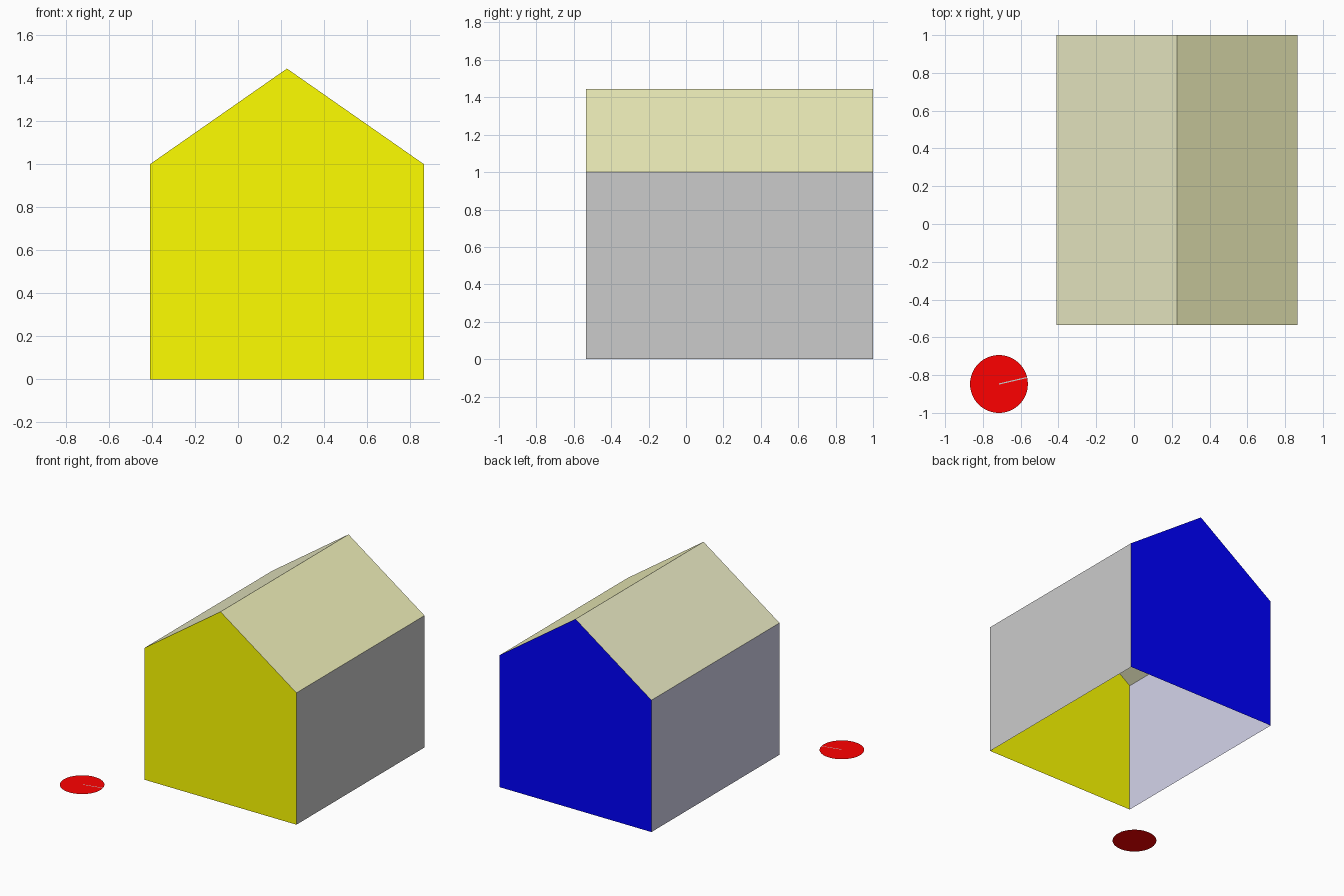
import bpy
import bmesh
import math

if "Cube" in bpy.data.objects:
    bpy.data.objects.remove(bpy.data.objects["Cube"])

# Overall house dimensions
X0, X1 = -0.41, 0.865
Y0, Y1 = -0.535, 1.0
EAVE, RIDGE = 1.0, 1.445
XM = (X0 + X1) / 2


def material(name, rgb):
    m = bpy.data.materials.new(name)
    m.diffuse_color = (*rgb, 1)
    m.use_nodes = True
    m.node_tree.nodes["Principled BSDF"].inputs["Base Color"].default_value = m.diffuse_color
    return m


def panel(name, points, mat=None):
    """Single flat face, wound counter-clockwise seen from outside."""
    mesh = bpy.data.meshes.new(name)
    mesh.from_pydata(points, [], [list(range(len(points)))])
    ob = bpy.data.objects.new(name, mesh)
    bpy.context.collection.objects.link(ob)
    if mat:
        mesh.materials.append(mat)
    return ob


yellow = material("yellow", (1, 1, 0))
blue = material("blue", (0, 0, 1))
red = material("red", (1, 0, 0))
pale_blue = material("pale_blue", (0.66, 0.66, 0.83))
roof_tone_left = material("roof_tone_left", (0.84, 0.84, 0.56))
roof_tone_right = material("roof_tone_right", (0.88, 0.88, 0.5))

# Gable walls from one pentagon profile
gable = [(X0, 0), (X1, 0), (X1, EAVE), (XM, RIDGE), (X0, EAVE)]
panel("front_gable_wall", [(x, Y0, z) for x, z in gable], yellow)
panel("back_gable_wall", [(x, Y1, z) for x, z in reversed(gable)], blue)

# Side walls and roof slopes: profile edges swept from front to back
# (the underside stays open)
sides = [("right_wall", 1, None), ("right_roof", 2, roof_tone_right),
         ("left_roof", 3, roof_tone_left), ("left_wall", 4, pale_blue)]
for name, i, mat in sides:
    (xa, za), (xb, zb) = gable[i], gable[(i + 1) % 5]
    panel(name, [(xa, Y0, za), (xa, Y1, za), (xb, Y1, zb), (xb, Y0, zb)], mat)

# Flat red disc on the ground
CX, CY, R = -0.715, -0.847, 0.153
bm = bmesh.new()
bmesh.ops.create_circle(bm, cap_ends=True, segments=64, radius=R)
bmesh.ops.translate(bm, verts=bm.verts, vec=(CX, CY, 0))
for f in bm.faces:
    f.normal_update()
    if f.normal.z < 0:
        f.normal_flip()
mesh = bpy.data.meshes.new("ground_disc")
bm.to_mesh(mesh)
bm.free()
mesh.materials.append(red)
bpy.context.collection.objects.link(bpy.data.objects.new("ground_disc", mesh))

# Thin grey pointer from the disc centre to its rim
a, w = math.radians(13), 0.003
c, s = math.cos(a), math.sin(a)
corners = [(0, -w), (R, -w), (R, w), (0, w)]
panel("disc_pointer",
      [(CX + u * c - v * s, CY + u * s + v * c, 0.002) for u, v in corners])
